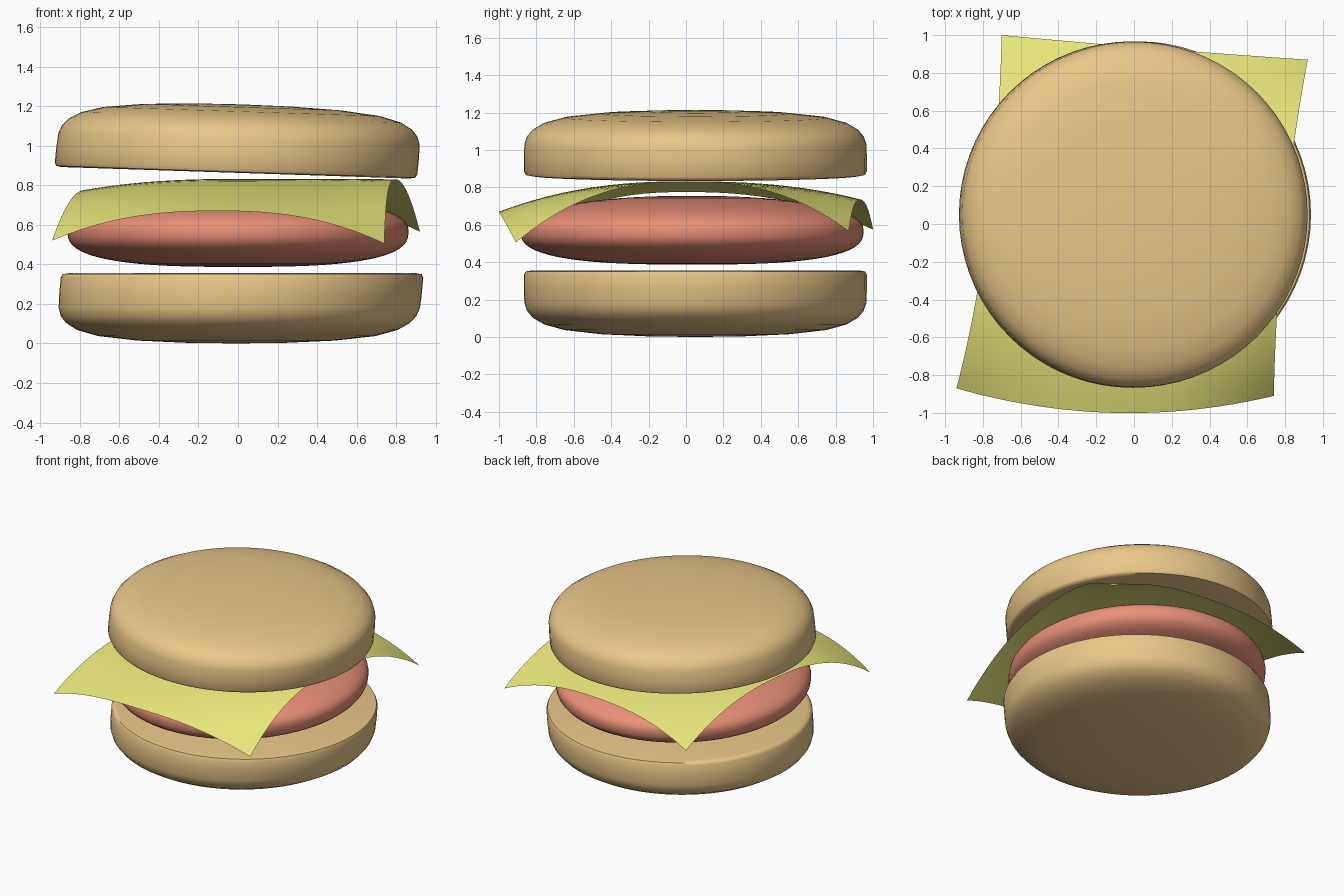
import bpy, bmesh, math
from mathutils import Vector

if "Cube" in bpy.data.objects:
    bpy.data.objects.remove(bpy.data.objects["Cube"])


def material(name, rgb):
    m = bpy.data.materials.new(name)
    m.diffuse_color = (*rgb, 1)
    m.use_nodes = True
    m.node_tree.nodes["Principled BSDF"].inputs["Base Color"].default_value = m.diffuse_color
    return m


def finish(bm, name, mat):
    bmesh.ops.recalc_face_normals(bm, faces=bm.faces)
    me = bpy.data.meshes.new(name)
    bm.to_mesh(me)
    bm.free()
    ob = bpy.data.objects.new(name, me)
    bpy.context.collection.objects.link(ob)
    me.materials.append(mat)
    bpy.ops.object.select_all(action='DESELECT')
    ob.select_set(True)
    bpy.context.view_layer.objects.active = ob
    bpy.ops.object.shade_smooth_by_angle(angle=math.radians(50))
    return ob


def lathe(name, profile, mat, place, steps=72):
    """Spin a (radius, height) profile round z, then map each point with place()."""
    bm = bmesh.new()
    vs = [bm.verts.new((r, 0, z)) for r, z in profile]
    es = [bm.edges.new(p) for p in zip(vs, vs[1:])]
    bmesh.ops.spin(bm, geom=vs + es, cent=(0, 0, 0), axis=(0, 0, 1),
                   angle=2 * math.pi, steps=steps, use_duplicate=False)
    bmesh.ops.remove_doubles(bm, verts=bm.verts, dist=1e-4)
    for v in bm.verts:
        v.co = Vector(place(*v.co))
    return finish(bm, name, mat)


bread = material("bread", (0.82, 0.57, 0.25))
meat = material("patty_red", (0.82, 0.28, 0.19))
yellow = material("cheese_yellow", (0.82, 0.81, 0.20))

# Buns: one profile, slightly sheared in x; the lower one is upside down
bun = [(0, 0), (0.88, 0), (0.908, 0.005), (0.917, 0.022), (0.917, 0.10), (0.914, 0.17),
       (0.90, 0.21), (0.87, 0.245), (0.81, 0.28), (0.70, 0.31), (0.50, 0.332),
       (0.25, 0.343), (0, 0.346)]
lathe("top_bun", bun, bread,
      lambda x, y, z: (x - 0.012 + 0.1 * z, y + 0.05, 0.863 + z - 0.033 * x))
lathe("bottom_bun", bun, bread,
      lambda x, y, z: (x + 0.022 - 0.09 * z, y + 0.05, 0.355 - z * 1.026))

# Patty: rounded disc, flatter underneath than on top
patty = []
for i in range(33):
    a = math.pi * (i / 32 - 0.5)
    n = 2.8 if a < 0 else 2.2
    patty.append((abs(math.cos(a)) ** (2 / n) if 0 < i < 32 else 0,
                  math.copysign(abs(math.sin(a)) ** (2 / n), a)))
lathe("patty", patty, meat,
      lambda x, y, z: (x * 0.863, y * 0.918 + 0.032, 0.571 + z * 0.184))

# Cheese slice: 3 x 3 control points, front row first, with drooping corners
rows = [[(-0.94, -0.87, 0.52), (-0.10, -1.0, 0.67), (0.74, -0.91, 0.505)],
        [(-0.775, 0.0, 0.775), (0.0, 0.0, 0.832), (0.795, 0.0, 0.83)],
        [(-0.70, 1.0, 0.575), (0.10, 0.93, 0.735), (0.92, 0.87, 0.565)]]


def spread(t):
    return t * (t - 1) / 2, 1 - t * t, t * (t + 1) / 2


def droop(t):
    a = abs(t) ** 2.4
    return (a, 1 - a, 0) if t < 0 else (0, 1 - a, a)


def mix(k, wu, wv):
    return sum(wv[j] * wu[i] * rows[j][i][k] for i in range(3) for j in range(3))


bm = bmesh.new()
bmesh.ops.create_grid(bm, x_segments=24, y_segments=24, size=1)
for v in bm.verts:
    u, w = v.co.x, v.co.y
    v.co = (mix(0, spread(u), spread(w)), mix(1, spread(u), spread(w)),
            mix(2, droop(u), droop(w)))
finish(bm, "cheese_slice", yellow)
